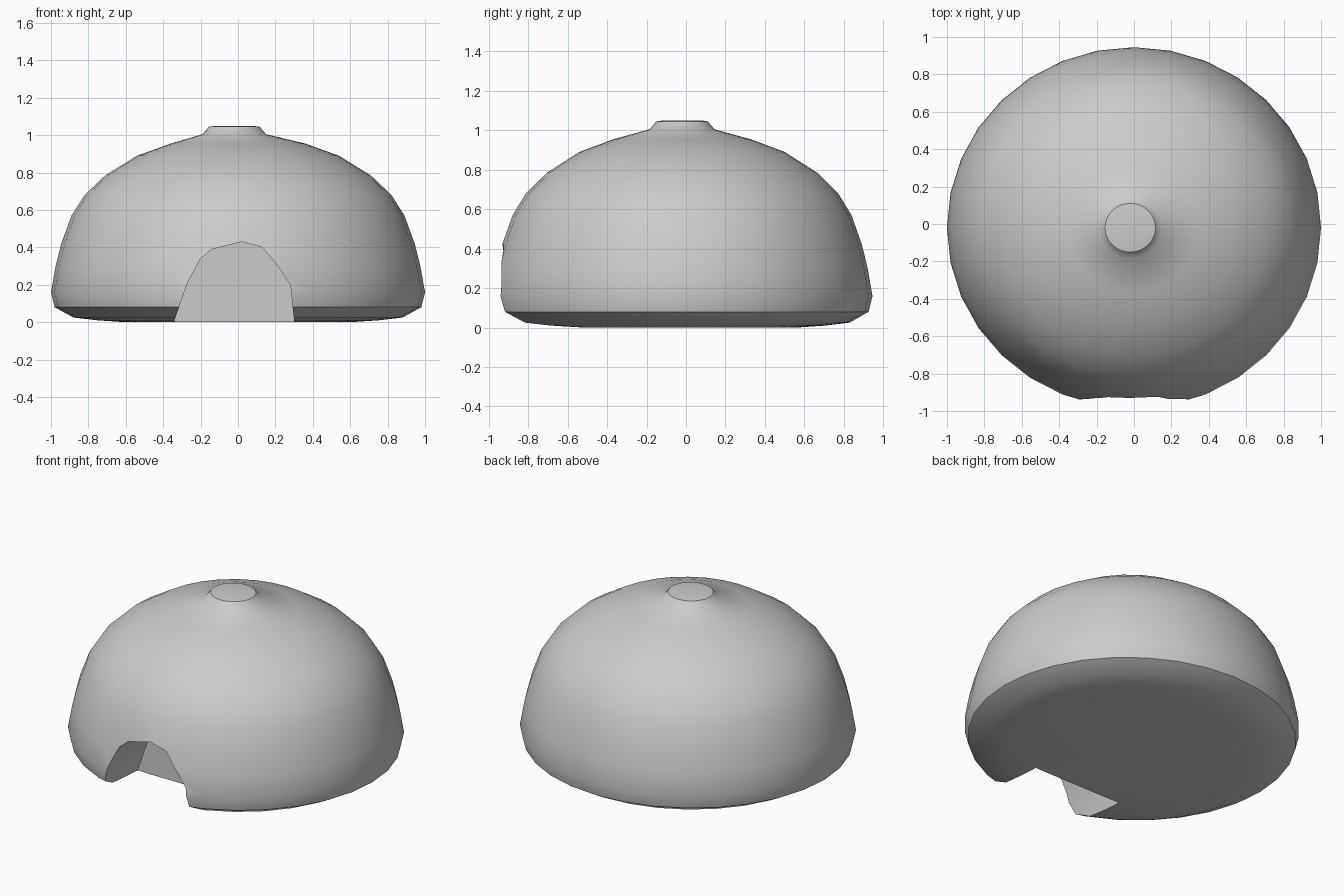
import bpy, bmesh
from math import radians, sin, cos, pi

if "Cube" in bpy.data.objects:
    bpy.data.objects.remove(bpy.data.objects["Cube"])


def mesh_object(name, bm):
    bmesh.ops.recalc_face_normals(bm, faces=bm.faces)
    mesh = bpy.data.meshes.new(name)
    bm.to_mesh(mesh)
    bm.free()
    obj = bpy.data.objects.new(name, mesh)
    bpy.context.collection.objects.link(obj)
    return obj


def lathe(name, profile, steps):
    """Spin (radius, z) points round z, closing both ends with a fan."""
    bm = bmesh.new()
    rings = [[bm.verts.new((r * cos(2 * pi * i / steps), r * sin(2 * pi * i / steps), z))
              for i in range(steps)] for r, z in profile]
    for lower, upper in zip(rings, rings[1:]):
        for i in range(steps):
            j = (i + 1) % steps
            bm.faces.new((lower[i], lower[j], upper[j], upper[i]))
    for ring, z in ((rings[0], profile[0][1]), (rings[-1], profile[-1][1])):
        centre = bm.verts.new((0, 0, z))
        for i in range(steps):
            bm.faces.new((ring[i], ring[(i + 1) % steps], centre))
    return mesh_object(name, bm)


def prism(name, outline, y0, y1):
    """Extrude an (x, z) outline along y."""
    bm = bmesh.new()
    face = bm.faces.new([bm.verts.new((x, y0, z)) for x, z in outline])
    grown = bmesh.ops.extrude_face_region(bm, geom=[face])["geom"]
    bmesh.ops.translate(bm, vec=(0, y1 - y0, 0),
                        verts=[g for g in grown if isinstance(g, bmesh.types.BMVert)])
    return mesh_object(name, bm)


# Dome with rounded foot and small raised cap
dome = lathe("oven_dome", [
    (0.60, 0.0), (0.75, 0.01), (0.88, 0.025), (0.98, 0.08), (1.0, 0.16),
    (0.975, 0.30), (0.945, 0.42), (0.89, 0.57), (0.82, 0.68), (0.71, 0.785),
    (0.54, 0.89), (0.36, 0.955), (0.17, 1.005), (0.135, 1.045), (0.10, 1.05)], 32)
for v in dome.data.vertices:
    v.co.y = v.co.y * 0.965 - 0.02
    if v.co.z > 1.0:
        v.co.x -= 0.02

# Arched doorway recess
cutter = prism("doorway_cutter", [
    (-0.34, -0.1), (-0.34, 0.01), (-0.27, 0.21), (-0.20, 0.34), (-0.14, 0.39),
    (0.02, 0.43), (0.13, 0.40), (0.22, 0.29), (0.28, 0.20), (0.30, 0.01),
    (0.30, -0.1)], -1.2, -0.54)
cutter.hide_render = True

cut = dome.modifiers.new("doorway", 'BOOLEAN')
cut.operation = 'DIFFERENCE'
cut.solver = 'EXACT'
cut.object = cutter
bpy.context.view_layer.objects.active = dome
dome.select_set(True)
bpy.ops.object.modifier_apply(modifier=cut.name)
bpy.data.objects.remove(cutter)
bpy.ops.object.shade_smooth_by_angle(angle=radians(40))
